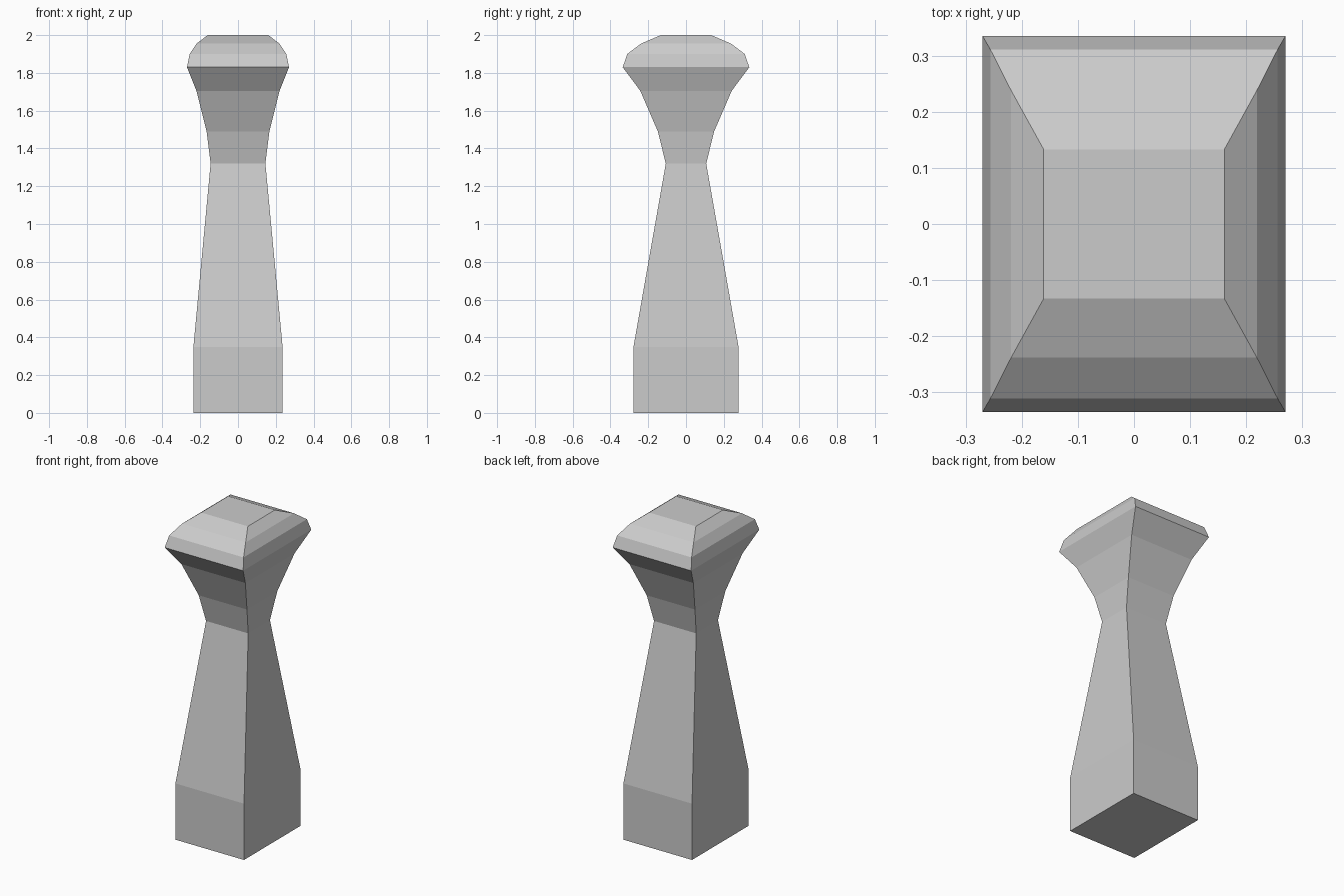
import bpy, bmesh

if "Cube" in bpy.data.objects:
    bpy.data.objects.remove(bpy.data.objects["Cube"])

# Rectangular sections from base to crown: (height, half width x, half depth y)
SECTIONS = [
    (0.00, 0.236, 0.278),
    (0.35, 0.236, 0.278),
    (1.32, 0.145, 0.107),
    (1.49, 0.166, 0.149),
    (1.705, 0.220, 0.242),
    (1.83, 0.270, 0.335),
    (1.90, 0.256, 0.311),
    (1.955, 0.219, 0.238),
    (2.00, 0.161, 0.133),
]


def loft_rectangles(name, sections):
    bm = bmesh.new()
    rings = [[bm.verts.new((sx * hx, sy * hy, z))
              for sx, sy in ((-1, -1), (1, -1), (1, 1), (-1, 1))]
             for z, hx, hy in sections]
    for low, high in zip(rings, rings[1:]):
        for i in range(4):
            j = (i + 1) % 4
            bm.faces.new((low[i], low[j], high[j], high[i]))
    bm.faces.new(rings[0][::-1])
    bm.faces.new(rings[-1])
    mesh = bpy.data.meshes.new(name)
    bm.to_mesh(mesh)
    bm.free()
    obj = bpy.data.objects.new(name, mesh)
    bpy.context.collection.objects.link(obj)
    return obj


# Square-sided post with plinth, tapered shaft, flared neck and domed cap
loft_rectangles("flared_post", SECTIONS)
